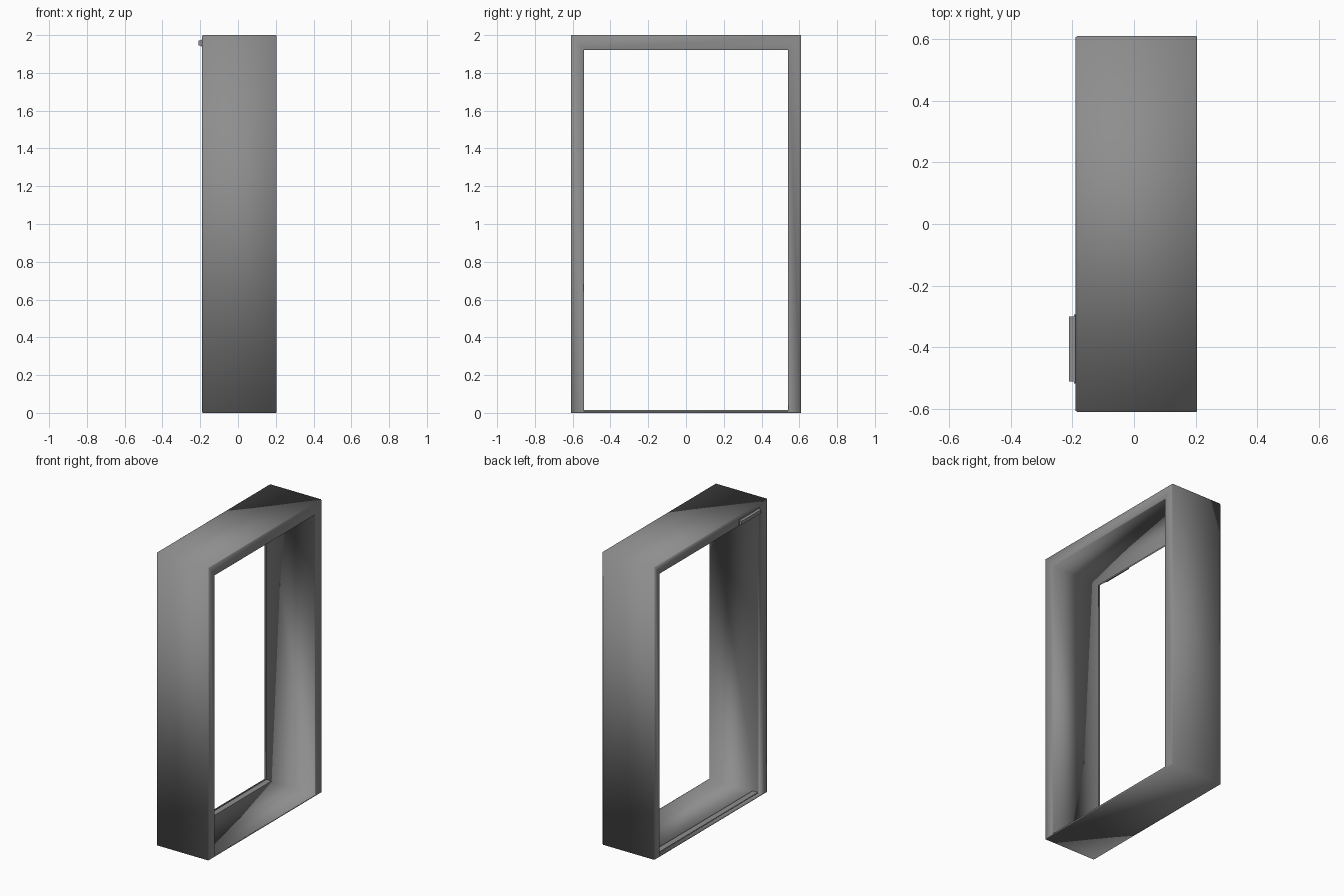
import bpy, bmesh

if "Cube" in bpy.data.objects:
    bpy.data.objects.remove(bpy.data.objects["Cube"])


def material(name, v):
    m = bpy.data.materials.new(name)
    m.diffuse_color = (v, v, v, 1)
    m.use_nodes = True
    m.node_tree.nodes["Principled BSDF"].inputs["Base Color"].default_value = m.diffuse_color
    return m


grey = material("mid grey", 0.27)


def finish(name, bm, smooth=True):
    bmesh.ops.recalc_face_normals(bm, faces=bm.faces)
    mesh = bpy.data.meshes.new(name)
    bm.to_mesh(mesh)
    bm.free()
    mesh.materials.append(grey)
    ob = bpy.data.objects.new(name, mesh)
    bpy.context.collection.objects.link(ob)
    for p in mesh.polygons:
        p.use_smooth = smooth
    return ob


def box(name, lo, hi, taper=1.0):
    """Box whose -x end is scaled by taper."""
    bm = bmesh.new()
    bmesh.ops.create_cube(bm, size=1)
    for v in bm.verts:
        k = taper if v.co.x < 0 else 1
        s = (1, 1, k)
        for i in range(3):
            v.co[i] = (lo[i] + hi[i]) / 2 + v.co[i] * s[i] * (hi[i] - lo[i])
    return finish(name, bm, False)


# Door frame: a closed section (x, side inset, top inset, sill height) run round a rectangle
section = [
    (-0.183, 0.0, 0.0, 0.0), (0.201, 0.0, 0.0, 0.0),
    (0.205, 0.004, 0.004, 0.002), (0.205, 0.066, 0.076, 0.008),
    (0.201, 0.07, 0.08, 0.01), (-0.165, 0.07, 0.08, 0.01),
    (-0.165, 0.055, 0.065, 0.006), (-0.19, 0.055, 0.065, 0.006),
    (-0.19, 0.005, 0.005, 0.002),
]
bm = bmesh.new()
rings = []
for x, side, top, sill in section:
    y = 0.61 - side
    rings.append([bm.verts.new((x, a, b)) for a, b in
                  ((-y, sill), (y, sill), (y, 2 - top), (-y, 2 - top))])
for a, b in zip(rings, rings[1:] + rings[:1]):
    for i in range(4):
        j = (i + 1) % 4
        bm.faces.new((a[i], a[j], b[j], b[i]))
finish("door_frame", bm)

# Threshold bar across the sill
box("threshold_bar", (-0.165, -0.54, 0.005), (-0.125, 0.54, 0.016))

# Small fitting high on the back face: mounting plate and tapered body
box("fitting_plate", (-0.194, -0.517, 1.937), (-0.185, -0.293, 1.977))
box("fitting_body", (-0.21, -0.51, 1.942), (-0.192, -0.30, 1.974), 0.75)
